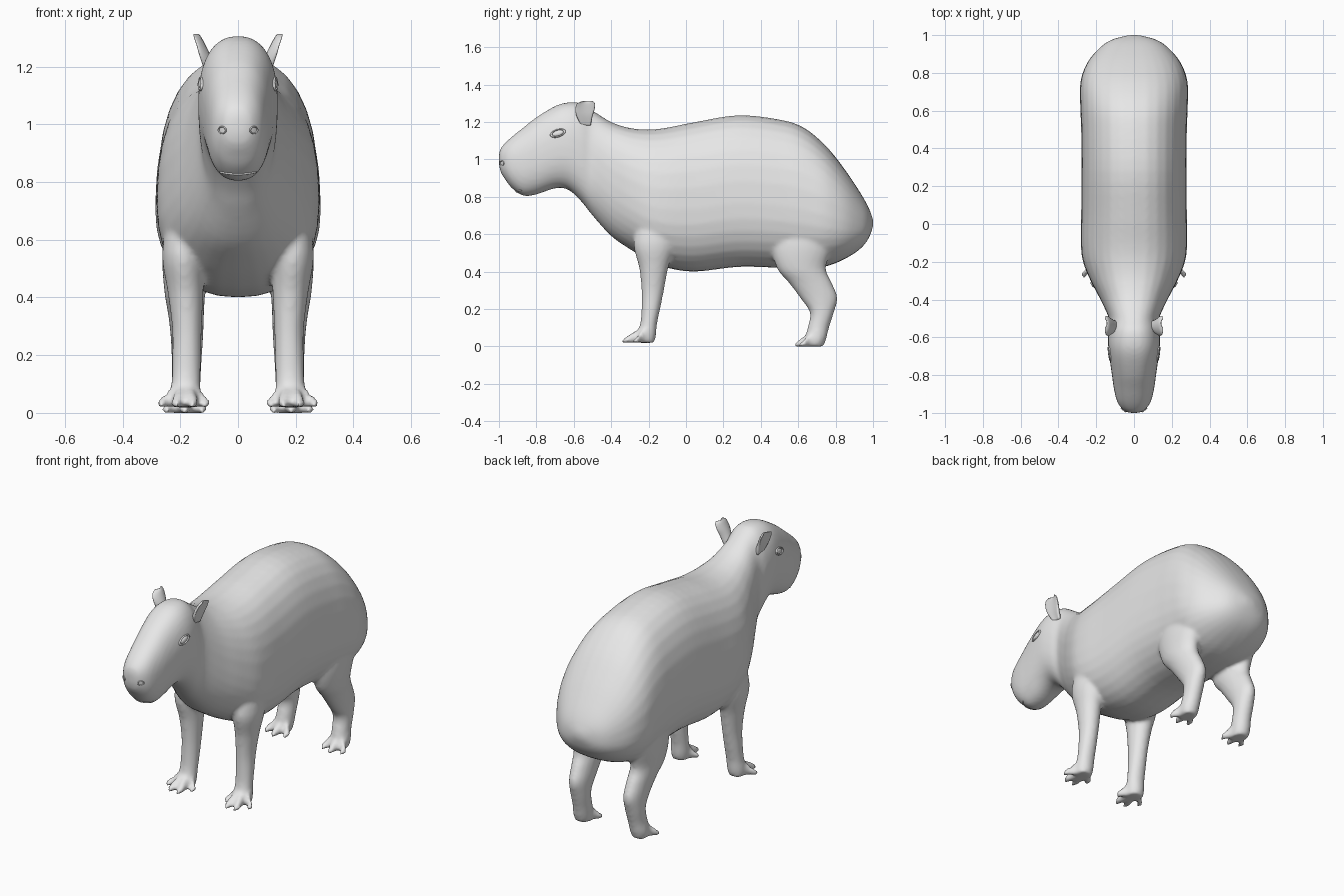
import bpy
import bmesh
import math
from mathutils import Matrix, Vector
from mathutils.bvhtree import BVHTree

cube = bpy.data.objects.get("Cube")
if cube:
    bpy.data.objects.remove(cube, do_unlink=True)

GREY = (0.8, 0.8, 0.8, 1.0)
grey = bpy.data.materials.new("plain_grey")
grey.use_nodes = True
grey.diffuse_color = GREY
grey.node_tree.nodes["Principled BSDF"].inputs["Base Color"].default_value = GREY


def smooth_path(stations, steps=4):
    """Round off a list of stations with a spline through all of them."""
    out = []
    last = len(stations) - 1
    for i in range(last):
        p0, p1 = stations[max(i - 1, 0)], stations[i]
        p2, p3 = stations[i + 1], stations[min(i + 2, last)]
        for k in range(steps):
            t = k / steps
            out.append([b + 0.5 * t * (c - a + t * (2 * a - 5 * b + 4 * c - d
                        + t * (3 * (b - c) + d - a)))
                        for a, b, c, d in zip(p0, p1, p2, p3)])
    out.append(list(stations[-1]))
    return out


def loft(bm, stations, axis, power=2.0, side=1, cup=0.0, segments=32):
    """Skin oval rings; each station is (along, low, high, centre_x, half_width, middle)."""
    rings = []
    for s, lo, hi, cx, hw, mid in smooth_path(stations):
        ring = []
        centre = lo + mid * (hi - lo)
        for k in range(segments):
            a = 2 * math.pi * k / segments
            c, d = math.cos(a), math.sin(a)
            u = math.copysign(abs(c) ** (2 / power), c)
            v = math.copysign(abs(d) ** (2 / power), d)
            x = side * (cx + hw * u - cup * (1 - v * v))
            w = centre + v * (hi - centre if v > 0 else centre - lo)
            ring.append(bm.verts.new((x, s, w) if axis == "y" else (x, w, s)))
        rings.append(ring)
    for r0, r1 in zip(rings, rings[1:]):
        for k in range(segments):
            n = (k + 1) % segments
            bm.faces.new((r0[k], r0[n], r1[n], r1[k]))
    bm.faces.new(rings[0])
    bm.faces.new(rings[-1])


def make_object(name, bm):
    bmesh.ops.recalc_face_normals(bm, faces=bm.faces)
    mesh = bpy.data.meshes.new(name)
    bm.to_mesh(mesh)
    bm.free()
    mesh.shade_smooth()
    mesh.materials.append(grey)
    obj = bpy.data.objects.new(name, mesh)
    bpy.context.collection.objects.link(obj)
    return obj


# Head, neck and trunk: (y, underside, top, half width)
trunk = [
    (-1.0, 0.97, 1.03, 0.025), (-0.99, 0.93, 1.06, 0.05), (-0.965, 0.89, 1.09, 0.075),
    (-0.93, 0.845, 1.122, 0.093), (-0.87, 0.805, 1.17, 0.107), (-0.8, 0.812, 1.225, 0.117),
    (-0.7, 0.845, 1.285, 0.131), (-0.63, 0.838, 1.305, 0.138), (-0.56, 0.775, 1.3, 0.136),
    (-0.5, 0.7, 1.262, 0.133), (-0.4, 0.59, 1.2, 0.178), (-0.3, 0.52, 1.168, 0.23),
    (-0.2, 0.46, 1.16, 0.27), (-0.1, 0.42, 1.17, 0.282), (0.05, 0.4, 1.2, 0.28),
    (0.28, 0.425, 1.236, 0.278), (0.5, 0.42, 1.213, 0.28), (0.63, 0.415, 1.17, 0.285),
    (0.75, 0.428, 1.07, 0.284), (0.85, 0.468, 0.945, 0.25), (0.93, 0.52, 0.825, 0.185),
    (0.975, 0.575, 0.745, 0.12), (1.0, 0.64, 0.68, 0.03),
]
body_bm = bmesh.new()
loft(body_bm, [(y, lo, hi, 0, hw, 0.5 - 0.08 * min(max((y + 0.6) / 0.4, 0), 1))
               for y, lo, hi, hw in trunk], "y", power=2.35)

# Legs: (z, front edge, back edge, centre x, half width)
front_leg = [
    (0.02, -0.25, -0.17, 0.185, 0.045), (0.06, -0.265, -0.16, 0.183, 0.052),
    (0.12, -0.245, -0.155, 0.18, 0.05), (0.2, -0.238, -0.138, 0.178, 0.05),
    (0.3, -0.238, -0.118, 0.177, 0.052), (0.42, -0.25, -0.095, 0.182, 0.062),
    (0.55, -0.28, -0.06, 0.19, 0.073), (0.7, -0.25, -0.09, 0.18, 0.06),
]
hind_leg = [
    (0.0, 0.635, 0.735, 0.185, 0.045), (0.04, 0.637, 0.75, 0.185, 0.052),
    (0.1, 0.65, 0.765, 0.18, 0.05), (0.18, 0.663, 0.79, 0.178, 0.052),
    (0.26, 0.61, 0.81, 0.177, 0.056), (0.34, 0.55, 0.78, 0.18, 0.062),
    (0.42, 0.485, 0.748, 0.185, 0.07), (0.55, 0.46, 0.78, 0.19, 0.072),
    (0.7, 0.52, 0.75, 0.18, 0.06),
]


def toe(bm, side, root_y, tip_y, floor, root_x, tip_x):
    mid_y, mid_x = (root_y + tip_y) / 2, (root_x + tip_x) / 2
    loft(bm, [(root_y, floor, floor + 0.1, root_x, 0.028, 0.4),
              (mid_y, floor, floor + 0.067, mid_x, 0.025, 0.4),
              (tip_y + 0.02, floor, floor + 0.038, tip_x, 0.02, 0.4),
              (tip_y - 0.006, floor, floor + 0.018, tip_x, 0.008, 0.4)],
         "y", side=side, segments=16)


for side in (-1, 1):
    for leg in (front_leg, hind_leg):
        loft(body_bm, [station + (0.5,) for station in leg], "z", side=side)
    for tip_x, tip_y in ((0.115, -0.275), (0.158, -0.335), (0.212, -0.335), (0.262, -0.28)):
        toe(body_bm, side, -0.2, tip_y, 0.018, 0.14 + tip_x * 0.22, tip_x)
    for tip_x, tip_y in ((0.125, 0.61), (0.185, 0.585), (0.245, 0.61)):
        toe(body_bm, side, 0.7, tip_y, -0.002, 0.14 + tip_x * 0.22, tip_x)

# Fuse trunk, legs and toes into one soft skin
body = make_object("body", body_bm)
remesh = body.modifiers.new("fuse", "REMESH")
remesh.mode = "VOXEL"
remesh.voxel_size = 0.011
remesh.use_smooth_shade = True
soften = body.modifiers.new("soften", "SMOOTH")
soften.factor = 0.5
soften.iterations = 7

# Cupped ears
ear = [
    (1.18, -0.56, -0.51, 0.108, 0.018, 0.5), (1.23, -0.585, -0.5, 0.126, 0.018, 0.5),
    (1.27, -0.592, -0.488, 0.14, 0.014, 0.5), (1.3, -0.58, -0.487, 0.151, 0.009, 0.5),
    (1.312, -0.55, -0.5, 0.155, 0.004, 0.5),
]
for side, label in ((-1, "right"), (1, "left")):
    ear_bm = bmesh.new()
    loft(ear_bm, ear, "z", side=side, cup=0.016, segments=20)
    make_object(label + "_ear", ear_bm)

# Face details sit on the finished skin
skin = BVHTree.FromObject(body, bpy.context.evaluated_depsgraph_get())


def place(obj, name, origin, direction, scale, turn):
    spot, normal, _, _ = skin.ray_cast(Vector(origin), Vector(direction))
    obj.name = name
    obj.matrix_world = (Matrix.Translation(spot)
                        @ normal.to_track_quat("Z", "Y").to_matrix().to_4x4()
                        @ Matrix.Rotation(turn, 4, "Z") @ Matrix.Diagonal((*scale, 1)))
    obj.data.materials.append(grey)
    obj.data.shade_smooth()


def add_ball():
    bpy.ops.mesh.primitive_uv_sphere_add(segments=24, ring_count=12, radius=1)
    return bpy.context.object


def add_rim():
    bpy.ops.mesh.primitive_torus_add(major_segments=28, minor_segments=8,
                                     major_radius=1, minor_radius=0.18)
    return bpy.context.object


for side, label in ((-1, "right"), (1, "left")):
    eye_from, inward = (side, -0.685, 1.14), (-side, 0, 0)
    place(add_ball(), label + "_eye", eye_from, inward, (0.032, 0.015, 0.008), side * 0.3)
    place(add_rim(), label + "_eyelid", eye_from, inward, (0.037, 0.019, 0.035), side * 0.3)
    place(add_rim(), label + "_nostril", (side * 0.055, -2, 0.98), (0, 1, 0),
          (0.016, 0.012, 0.02), 0)

# Lip line across the muzzle
lip = bpy.data.curves.new("mouth", "CURVE")
lip.dimensions = "3D"
lip.bevel_depth = 0.004
lip.bevel_resolution = 2
lip.use_fill_caps = True
line = lip.splines.new("POLY")
line.points.add(12)
for i, point in enumerate(line.points):
    x = (i - 6) / 6 * 0.062
    hit = skin.ray_cast(Vector((x, -2, 0.827 + 2 * x * x)), Vector((0, 1, 0)))[0]
    point.co = (*hit, 1)
lip.materials.append(grey)
bpy.context.collection.objects.link(bpy.data.objects.new("mouth", lip))
